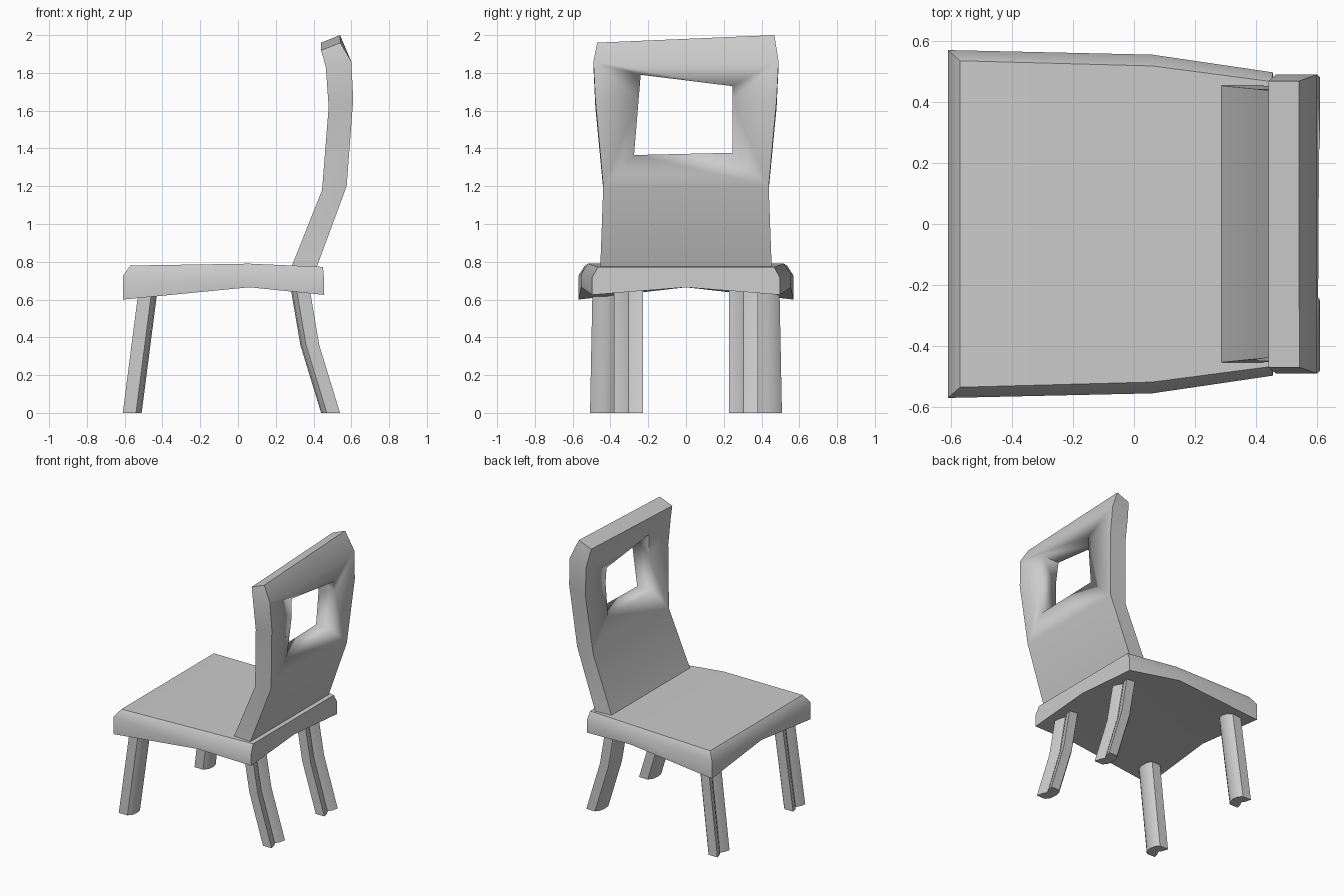
import bpy, math

if "Cube" in bpy.data.objects:
    bpy.data.objects.remove(bpy.data.objects["Cube"])


def finish(name, verts, faces):
    mesh = bpy.data.meshes.new(name)
    mesh.from_pydata(verts, [], faces)
    ob = bpy.data.objects.new(name, mesh)
    bpy.context.collection.objects.link(ob)
    bpy.ops.object.select_all(action='DESELECT')
    ob.select_set(True)
    bpy.context.view_layer.objects.active = ob
    bpy.ops.object.mode_set(mode='EDIT')
    bpy.ops.mesh.select_all(action='SELECT')
    bpy.ops.mesh.normals_make_consistent(inside=False)
    bpy.ops.object.mode_set(mode='OBJECT')
    bpy.ops.object.shade_smooth_by_angle(angle=math.radians(45))
    return ob


def loft(name, rings, start_cap=None):
    """Skin a list of equal-length point rings and cap both ends."""
    n = len(rings[0])
    verts = [p for r in rings for p in r]
    faces = [(k * n + i, k * n + (i + 1) % n, (k + 1) * n + (i + 1) % n, (k + 1) * n + i)
             for k in range(len(rings) - 1) for i in range(n)]
    faces += start_cap or [tuple(range(n))]
    faces.append(tuple(range((len(rings) - 1) * n, len(rings) * n)))
    return finish(name, verts, faces)


# Seat: sections from front edge to rear edge, arched underneath
def seat_ring(x, x_top, w, w_top, z_low, z_mid, z_top):
    return [(x, -w, z_low), (x, 0, 0.665), (x, w, z_low), (x, w, z_mid),
            (x_top, w_top, z_top), (x_top, -w_top, z_top), (x, -w, z_mid)]


loft("seat", [
    seat_ring(-0.61, -0.57, 0.57, 0.535, 0.60, 0.725, 0.78),
    seat_ring(0.06, 0.06, 0.555, 0.518, 0.665, 0.735, 0.79),
    seat_ring(0.455, 0.45, 0.497, 0.467, 0.625, 0.715, 0.773),
], start_cap=[(0, 1, 2, 3, 6), (6, 3, 4, 5)])

# Backrest: curved side profile (z_in, x_in, z_out, x_out, half width)
profile = [(0.74, 0.27, 0.74, 0.405, 0.455), (1.18, 0.445, 1.20, 0.575, 0.438),
           (1.62, 0.48, 1.66, 0.61, 0.48), (1.83, 0.465, 1.86, 0.60, 0.49)]
rings = [[(xi, -w, zi), (xo, -w, zo), (xo, w, zo), (xi, w, zi)]
         for zi, xi, zo, xo, w in profile]
rings.append([(0.44, -0.47, 1.92), (0.542, -0.47, 1.96),
              (0.54, 0.468, 2.0), (0.44, 0.468, 1.96)])
backrest = loft("backrest", rings)

# Crooked hand hole through the backrest
hole = [(-0.24, 1.79), (0.245, 1.73), (0.245, 1.377), (-0.275, 1.365)]
cutter = loft("hand_hole_cutter", [[(x, y, z) for y, z in hole] for x in (0.2, 0.8)])
mod = backrest.modifiers.new("hand_hole", 'BOOLEAN')
mod.operation = 'DIFFERENCE'
mod.solver = 'EXACT'
mod.object = cutter
bpy.context.view_layer.objects.active = backrest
bpy.ops.object.modifier_apply(modifier=mod.name)
bpy.data.objects.remove(cutter)

# Legs: grooved on the outer face, rounded on the inner face
section = [(-0.05, -0.07), (0.02, -0.07), (0.043, -0.042), (0.05, 0),
           (0.043, 0.042), (0.02, 0.07), (-0.05, 0.07), (-0.04, 0.03),
           (-0.022, 0), (-0.04, -0.03)]


def leg(name, path, side, facing, scale=1.0):
    loft(name, [[(x + u * facing, side * (y + v * scale), z) for u, v in section]
                for x, y, z in path])


for side, label in ((-1, "left"), (1, "right")):
    leg("front_leg_" + label, [(-0.56, 0.438, 0), (-0.475, 0.425, 0.66)], side, 1)
    leg("rear_leg_" + label, [(0.49, 0.305, 0), (0.38, 0.305, 0.36), (0.328, 0.305, 0.665)],
        side, -1, 1.1)
